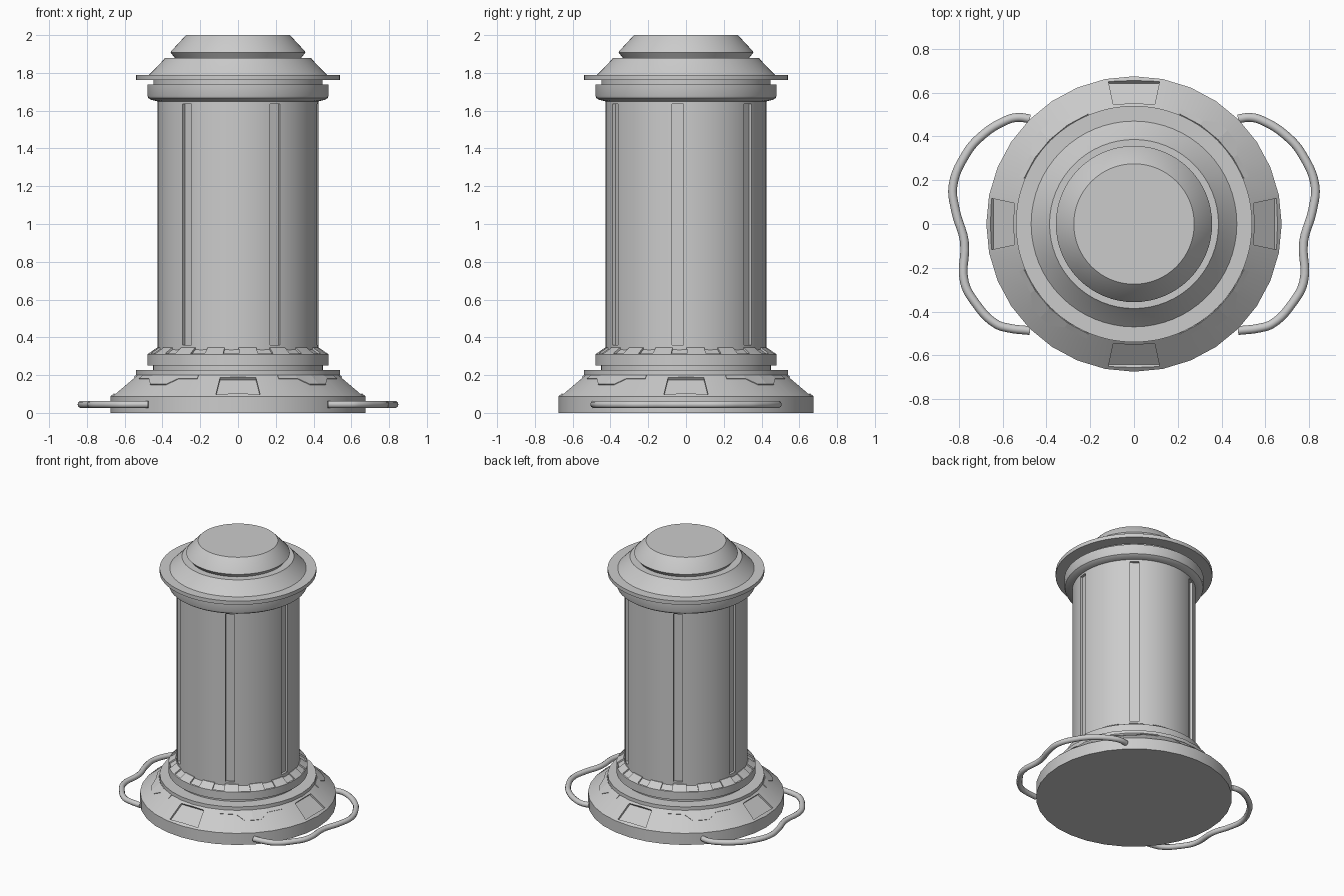
import bpy, bmesh
from math import sin, cos, radians, pi
from mathutils import Vector

if "Cube" in bpy.data.objects:
    bpy.data.objects.remove(bpy.data.objects["Cube"])


def make_object(name, bm):
    bmesh.ops.recalc_face_normals(bm, faces=bm.faces)
    me = bpy.data.meshes.new(name)
    bm.to_mesh(me)
    bm.free()
    ob = bpy.data.objects.new(name, me)
    bpy.context.collection.objects.link(ob)
    return ob


def activate(ob):
    bpy.ops.object.select_all(action='DESELECT')
    ob.select_set(True)
    bpy.context.view_layer.objects.active = ob


def smooth(ob, angle=25):
    activate(ob)
    bpy.ops.object.shade_smooth_by_angle(angle=radians(angle))


def lathe(name, profile, n):
    """Closed solid of revolution from (radius, z) points."""
    bm = bmesh.new()
    rings = [[bm.verts.new((r * cos(2 * pi * i / n), r * sin(2 * pi * i / n), z))
              for i in range(n)] for r, z in profile]
    for a, b in zip(rings, rings[1:]):
        for i in range(n):
            j = (i + 1) % n
            bm.faces.new((a[i], a[j], b[j], b[i]))
    bm.faces.new(rings[0][::-1])
    bm.faces.new(rings[-1])
    return make_object(name, bm)


def add_prism(bm, deg, r, z, slope, outline, depth, height):
    """Prism on a tilted patch: slope is (radial, z) of its up direction."""
    a = radians(deg)
    out, up = Vector((cos(a), sin(a), 0)), Vector((0, 0, 1))
    u = Vector((-sin(a), cos(a), 0))
    s = Vector(slope).normalized()
    v, n = out * s.x + up * s.y, out * s.y - up * s.x
    o = out * r + up * z
    lo, hi = [[bm.verts.new(o + u * x + v * y + n * h) for x, y in outline]
              for h in (-depth, height)]
    k = len(outline)
    bm.faces.new(lo[::-1])
    bm.faces.new(hi)
    for i in range(k):
        j = (i + 1) % k
        bm.faces.new((lo[i], lo[j], hi[j], hi[i]))


def cut(ob, bm):
    cutter = make_object("cutter", bm)
    cutter.hide_render = True
    mod = ob.modifiers.new("cut", 'BOOLEAN')
    mod.operation, mod.solver, mod.object = 'DIFFERENCE', 'EXACT', cutter
    activate(ob)
    bpy.ops.object.modifier_apply(modifier=mod.name)
    bpy.data.objects.remove(cutter)


# Sloped foot with four recessed windows
foot = lathe("foot", [(.675, 0), (.675, .088), (.54, .2), (.54, .226), (.43, .226)], 32)
bm = bmesh.new()
for k in range(4):
    add_prism(bm, 90 * k, .605, .146, (-.135, .112),
              [(-.117, -.066), (.117, -.066), (.095, .07), (-.095, .07)], .022, .05)
cut(foot, bm)
smooth(foot)

# Lower collar with notches around its bevel
collar = lathe("lower_collar", [(.45, .22), (.45, .25), (.48, .25), (.48, .31),
                                (.43, .345), (.40, .345)], 64)
bm = bmesh.new()
for k in range(16):
    add_prism(bm, -94.5 + 22.5 * k, .455, .3275, (-.05, .035),
              [(-.042, -.022), (.042, -.022), (.036, .05), (-.036, .05)], .012, .03)
cut(collar, bm)
smooth(collar)

# Column with six long vertical slots
column = lathe("column", [(.425, .33), (.425, 1.66)], 64)
bm = bmesh.new()
for deg in (-62.5, -6, 50.5):
    for half in (0, 180):
        add_prism(bm, deg + half, .425, 1, (0, 1),
                  [(-.031, -.64), (.031, -.64), (.031, .635), (-.031, .635)], .02, .03)
cut(column, bm)
smooth(column)

# Upper collar, flange and stepped cap
smooth(lathe("upper_collar", [(.40, 1.648), (.43, 1.65), (.462, 1.658), (.475, 1.667),
                              (.48, 1.68), (.48, 1.738), (.448, 1.738), (.448, 1.77)], 64))
smooth(lathe("cap", [(.43, 1.762), (.54, 1.762), (.54, 1.79), (.47, 1.79), (.395, 1.868),
                     (.386, 1.88), (.335, 1.88), (.357, 1.908), (.354, 1.915),
                     (.275, 2.0)], 64))

# Thin stepped plates on the foot slope, between the windows
bm = bmesh.new()
edge = [(22.5, .565), (33.75, .565), (39.4, .602), (45, .602),
        (50.6, .602), (56.25, .565), (67.5, .565)]
for k in range(4):
    rows = []
    for deg, r_low in edge:
        f = cos(radians(5.625)) / cos(radians(deg % 11.25 - 5.625))
        a = radians(deg + 90 * k)
        row = []
        for r, h in ((r_low, -.005), (.542, -.005), (.542, .004), (r_low, .004)):
            z = .088 + (.675 - r) * .112 / .135
            rr = r * f + h * .64
            row.append(bm.verts.new((rr * cos(a), rr * sin(a), z + h * .77)))
        rows.append(row)
    for a, b in zip(rows, rows[1:]):
        for i in range(4):
            j = (i + 1) % 4
            bm.faces.new((a[i], a[j], b[j], b[i]))
    bm.faces.new(rows[0])
    bm.faces.new(rows[-1][::-1])
make_object("slope_plates", bm)

# Bent carrying loops on both sides
path = [(.475, .48), (.53, .487), (.585, .473), (.71, .39), (.77, .315), (.827, .175),
        (.815, .06), (.775, -.08), (.775, -.265), (.725, -.36), (.63, -.457),
        (.575, -.475), (.475, -.487)]
for name, side in (("right_loop", 1), ("left_loop", -1)):
    cu = bpy.data.curves.new(name, 'CURVE')
    cu.dimensions = '3D'
    cu.bevel_depth, cu.bevel_resolution = .02, 3
    cu.resolution_u, cu.use_fill_caps = 5, True
    sp = cu.splines.new('BEZIER')
    sp.bezier_points.add(len(path) - 1)
    for p, (x, y) in zip(sp.bezier_points, path):
        p.co = (side * x, y, .045)
        p.handle_left_type = p.handle_right_type = 'AUTO'
    ob = bpy.data.objects.new(name, cu)
    bpy.context.collection.objects.link(ob)
    activate(ob)
    bpy.ops.object.convert(target='MESH')
    smooth(bpy.context.view_layer.objects.active, 40)
